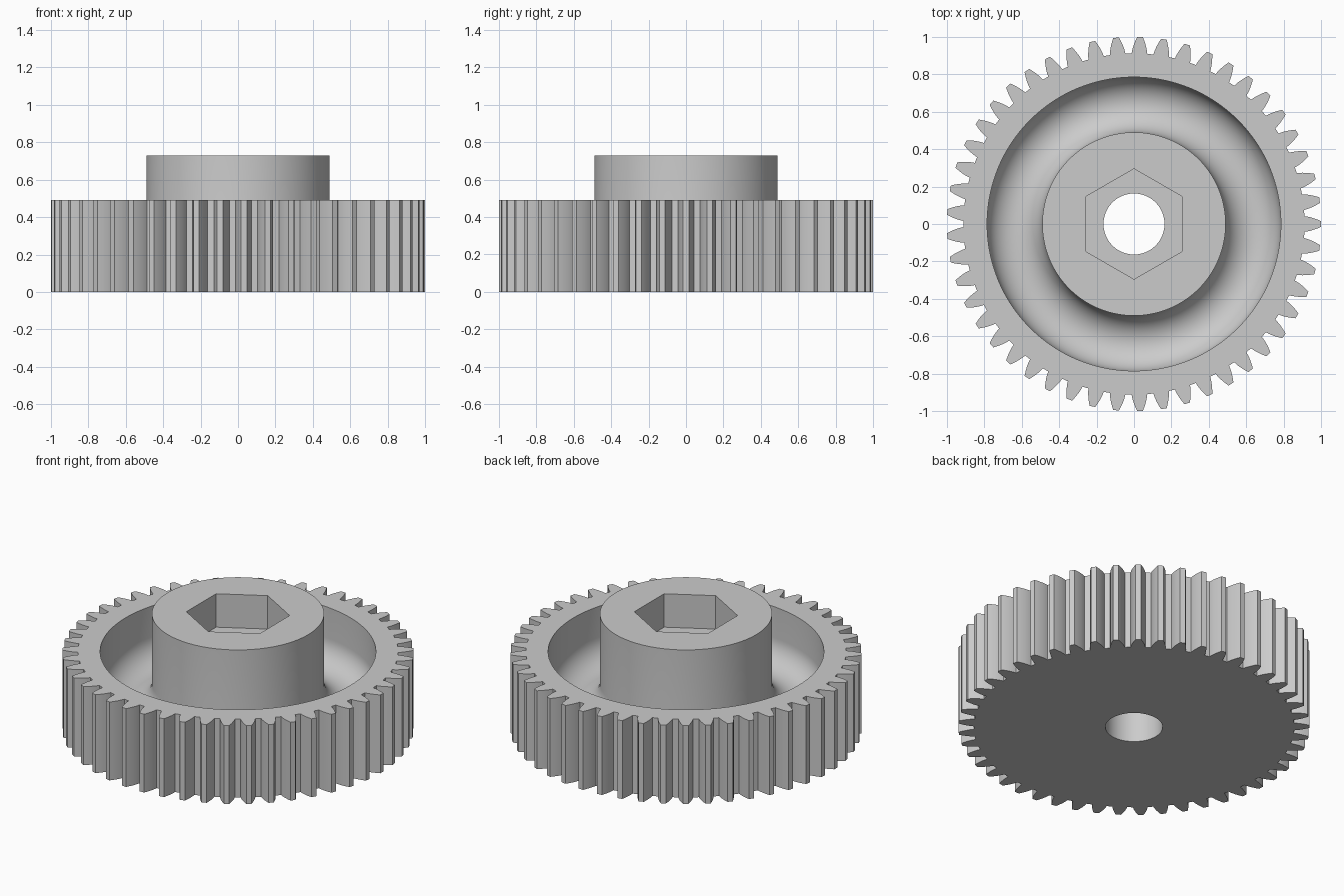
import bpy, bmesh
from math import pi, sin, cos, tan, acos, radians
from mathutils import Vector

TEETH = 49
RIM_TOP, HUB_TOP, HEX_FLOOR, RECESS_FLOOR = 0.492, 0.73, 0.52, 0.15
RECESS_R, HUB_R, BORE_R, HEX_R = 0.785, 0.49, 0.163, 0.295
SEGMENTS = 128

old = bpy.data.objects.get("Cube")
if old:
    bpy.data.objects.remove(old, do_unlink=True)

grey = bpy.data.materials.new("light grey")
grey.use_nodes = True
colour = (0.6, 0.6, 0.6, 1)
grey.diffuse_color = colour
grey.node_tree.nodes["Principled BSDF"].inputs["Base Color"].default_value = colour

bm = bmesh.new()


def polar(r, a):
    return (r * cos(a), r * sin(a))


def circle(r, n=SEGMENTS, turn=0.0):
    return [polar(r, turn + 2 * pi * i / n) for i in range(n)]


def gear_outline(steps=6):
    """Involute teeth with a 20 degree pressure angle, one centred on +x."""
    module = 2 / (TEETH + 2)
    pitch = module * TEETH / 2
    root, base = pitch - 1.25 * module, pitch * cos(radians(20))

    def involute(a):
        return tan(a) - a

    def half_angle(r):
        return pi / (2 * TEETH) + involute(radians(20)) - involute(acos(base / r))

    radii = [root + (1 - root) * i / steps for i in range(steps + 1)]
    tooth = [(r, -half_angle(r)) for r in radii]
    tooth += [(r, half_angle(r)) for r in reversed(radii)]
    return [polar(r, a + 2 * pi * t / TEETH) for t in range(TEETH) for r, a in tooth]


def loop(points, z):
    verts = [bm.verts.new((x, y, z)) for x, y in points]
    return verts


def wall(a, b):
    n = len(a)
    for i in range(n):
        j = (i + 1) % n
        bm.faces.new((a[i], a[j], b[j], b[i]))


def cap(*loops):
    """Fill the flat area between an outer and an inner loop."""
    edges = []
    for verts in loops:
        for i, v in enumerate(verts):
            pair = (v, verts[(i + 1) % len(verts)])
            edges.append(bm.edges.get(pair) or bm.edges.new(pair))
    bmesh.ops.triangle_fill(bm, edges=edges, use_beauty=True, normal=Vector((0, 0, 1)))


# Toothed rim
outline = gear_outline()
teeth_low, teeth_high = loop(outline, 0), loop(outline, RIM_TOP)
wall(teeth_low, teeth_high)

# Round-bottomed recess, running from the rim across to the hub wall
arc_r = (RECESS_R - HUB_R) / 2
middle = (RECESS_R + HUB_R) / 2
profile = [(RECESS_R, RIM_TOP)]
for i in range(25):
    a = pi * i / 24
    profile.append((middle + arc_r * cos(a), RECESS_FLOOR + arc_r * (1 - sin(a))))
profile.append((HUB_R, HUB_TOP))
rings = [loop(circle(r), z) for r, z in profile]
for a, b in zip(rings, rings[1:]):
    wall(a, b)

# Hexagonal socket and bore
hexagon = circle(HEX_R, 6, pi / 2)
hex_high, hex_low = loop(hexagon, HUB_TOP), loop(hexagon, HEX_FLOOR)
bore_high, bore_low = loop(circle(BORE_R), HEX_FLOOR), loop(circle(BORE_R), 0)
wall(hex_high, hex_low)
wall(bore_high, bore_low)

# Flat faces: underside, rim top, hub top, socket floor
cap(teeth_low, bore_low)
cap(teeth_high, rings[0])
cap(rings[-1], hex_high)
cap(hex_low, bore_high)

bmesh.ops.recalc_face_normals(bm, faces=bm.faces[:])
mesh = bpy.data.meshes.new("gear_wheel")
bm.to_mesh(mesh)
bm.free()
mesh.materials.append(grey)
gear = bpy.data.objects.new("gear_wheel", mesh)
bpy.context.collection.objects.link(gear)

bpy.ops.object.select_all(action="DESELECT")
gear.select_set(True)
bpy.context.view_layer.objects.active = gear
bpy.ops.object.shade_smooth_by_angle(angle=radians(30))
